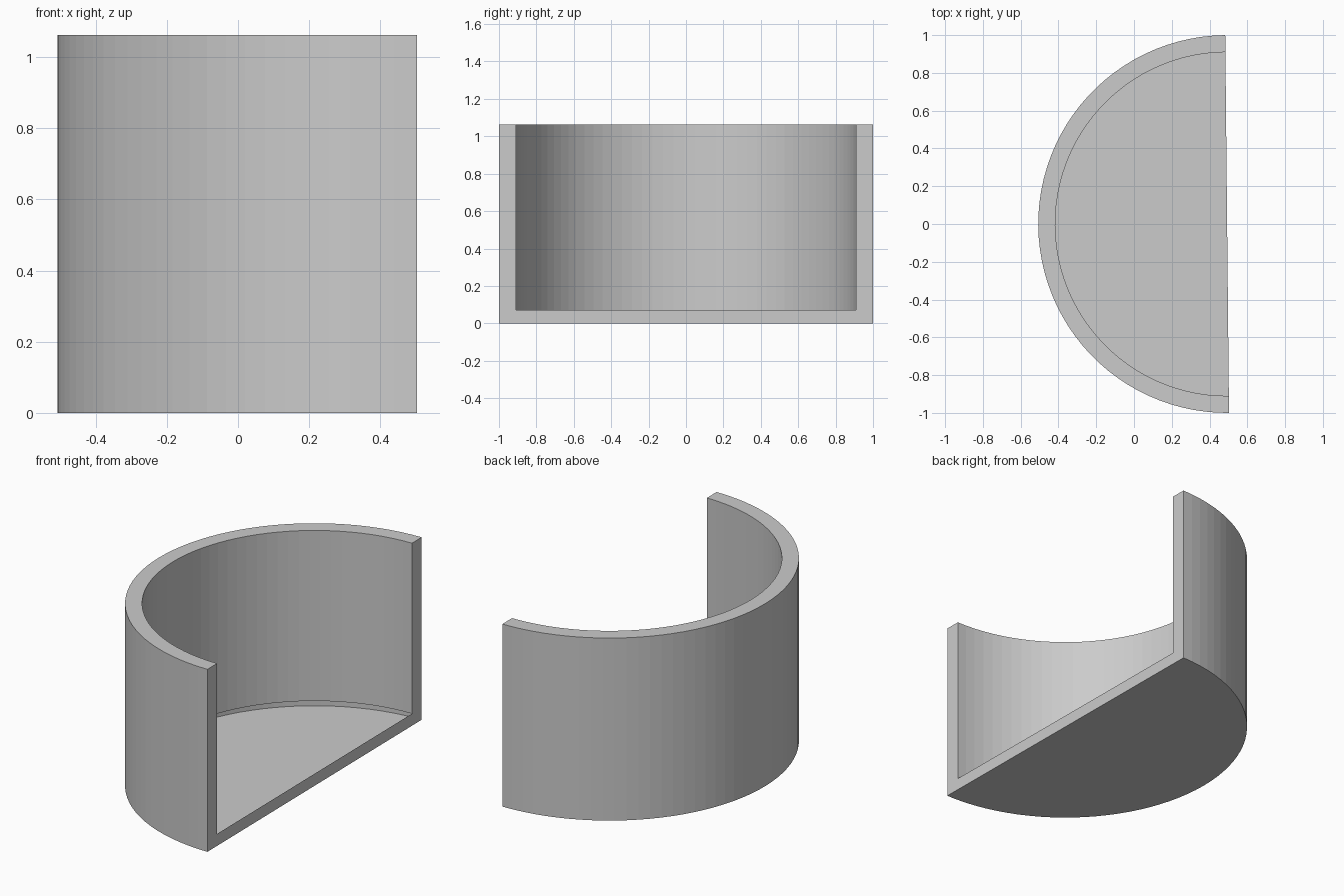
import bpy, bmesh, math

if "Cube" in bpy.data.objects:
    bpy.data.objects.remove(bpy.data.objects["Cube"])

SEGS = 50                      # facets around the half circle
CENTRE_X = 0.493
R_OUT, R_IN = 1.0, 0.91
HEIGHT, FLOOR = 1.063, 0.07
TILT = math.radians(0.57)      # the cut plane is turned very slightly

bm = bmesh.new()


def arc(radius, z):
    """Half circle of vertices, from the +y end round the -x side to the -y end."""
    verts = []
    for i in range(SEGS + 1):
        a = math.pi / 2 + TILT + math.pi * i / SEGS
        verts.append(bm.verts.new((CENTRE_X + radius * math.cos(a), radius * math.sin(a), z)))
    return verts


def bridge(a, b):
    """Strip of quads between two arcs."""
    for i in range(SEGS):
        bm.faces.new((a[i], a[i + 1], b[i + 1], b[i]))


out_low, out_top = arc(R_OUT, 0), arc(R_OUT, HEIGHT)
in_top, in_low = arc(R_IN, HEIGHT), arc(R_IN, FLOOR)

# outer wall, top rim, inner wall (stops above the open-backed base sheet)
bridge(out_low, out_top)
bridge(out_top, in_top)
bridge(in_top, in_low)

# base sheet, facing down
bm.faces.new(list(reversed(out_low)))

# U-shaped cut face
bm.faces.new((out_low[-1], out_low[0], out_top[0], in_top[0],
              in_low[0], in_low[-1], in_top[-1], out_top[-1]))

mesh = bpy.data.meshes.new("half_round_shell")
bm.to_mesh(mesh)
bm.free()
obj = bpy.data.objects.new("half_round_shell", mesh)
bpy.context.collection.objects.link(obj)
